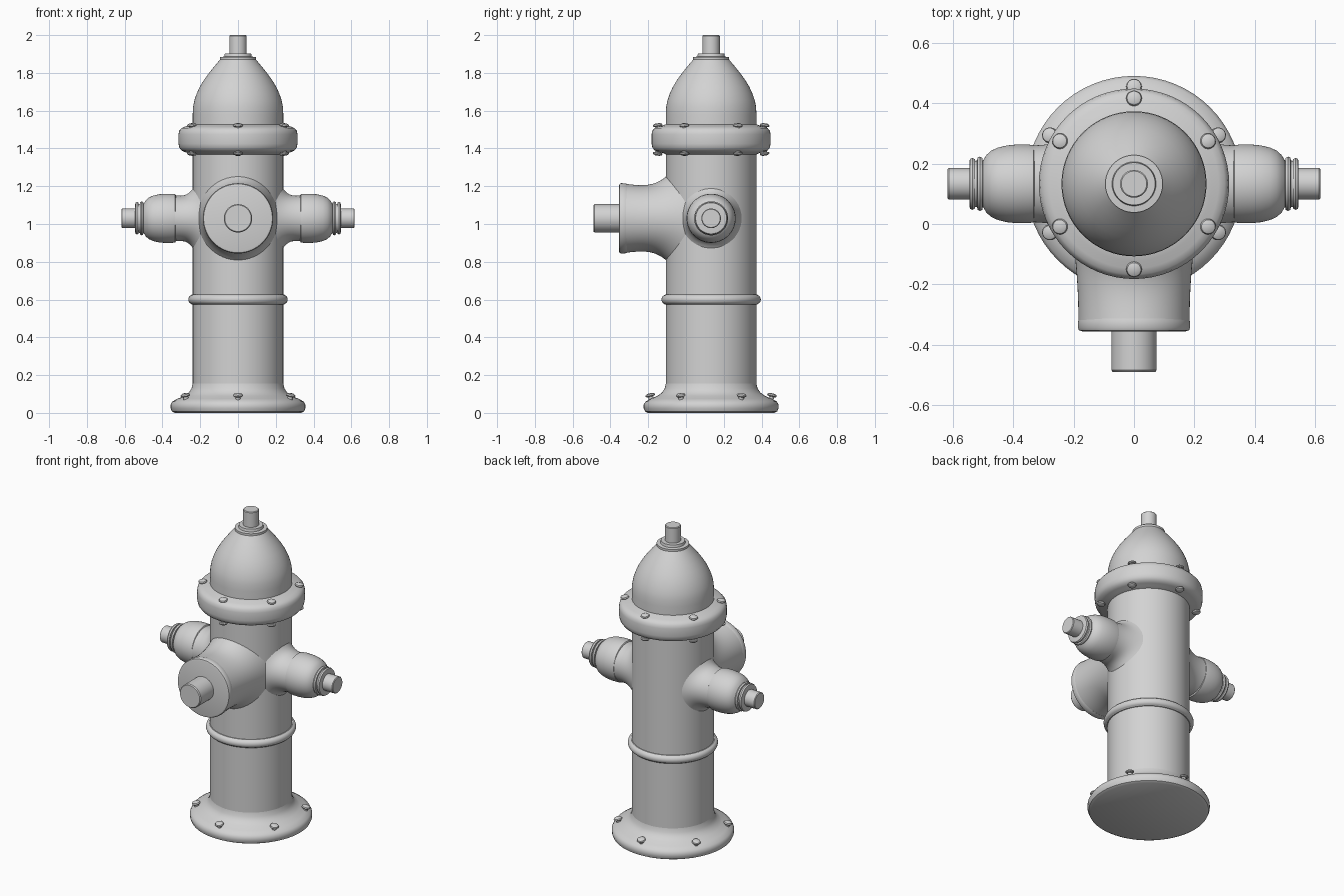
import bpy
import bmesh
from math import sin, cos, pi, sqrt, radians
from mathutils import Vector

if "Cube" in bpy.data.objects:
    bpy.data.objects.remove(bpy.data.objects["Cube"])

AXIS = Vector((0, 0.133, 0))          # centre line of the barrel
PORT = AXIS + Vector((0, 0, 1.03))    # where the outlet axes meet
BODY_R = 0.24
UP = Vector((0, 0, 1))

grey = bpy.data.materials.new("plain grey")
grey.use_nodes = True
grey.diffuse_color = (0.65, 0.65, 0.65, 1)
grey.node_tree.nodes["Principled BSDF"].inputs["Base Color"].default_value = grey.diffuse_color


def finish(bm, name):
    bmesh.ops.recalc_face_normals(bm, faces=bm.faces)
    mesh = bpy.data.meshes.new(name)
    bm.to_mesh(mesh)
    bm.free()
    mesh.materials.append(grey)
    obj = bpy.data.objects.new(name, mesh)
    bpy.context.collection.objects.link(obj)
    bpy.ops.object.select_all(action="DESELECT")
    obj.select_set(True)
    bpy.context.view_layer.objects.active = obj
    bpy.ops.object.shade_smooth_by_angle(angle=radians(38))
    return obj


def skin(bm, rings):
    n = len(rings[0])
    for low, high in zip(rings, rings[1:]):
        for i in range(n):
            j = (i + 1) % n
            bm.faces.new((low[i], low[j], high[j], high[i]))


def lathe(name, profile, origin=AXIS, direction=UP, segs=64):
    """Closed solid turned from (radius, height) points along a direction."""
    bm = bmesh.new()
    turn = direction.to_track_quat("Z", "Y")
    rings = [[bm.verts.new(origin + turn @ Vector((r * cos(2 * pi * i / segs), r * sin(2 * pi * i / segs), h)))
              for i in range(segs)] for r, h in profile]
    skin(bm, rings)
    bm.faces.new(rings[0])
    bm.faces.new(rings[-1])
    return finish(bm, name)


def saddle(name, direction, end, wide, tall, dip, segs=64, steps=12):
    """Filleted neck from the curved barrel; wide and tall are (root, tip) radii."""
    bm = bmesh.new()
    side = UP.cross(direction)
    rings = []
    for k in range(steps + 1):
        t = k / steps
        w = wide[1] + (wide[0] - wide[1]) * (1 - t) ** 2
        v = tall[1] + (tall[0] - tall[1]) * (1 - t) ** 4 - dip * sin(pi * t)
        ring = []
        for i in range(segs):
            a = 2 * pi * i / segs
            root = sqrt(BODY_R ** 2 - (wide[0] * cos(a)) ** 2) - 0.005
            out = root + (end - root) * t
            ring.append(bm.verts.new(PORT + direction * out + side * w * cos(a) + UP * v * sin(a)))
        rings.append(ring)
    skin(bm, rings)
    return finish(bm, name)


def bolts(name, radius, height, normal_z, lean):
    """Six lens-headed bolts around the barrel."""
    for i in range(6):
        a = pi / 2 + i * pi / 3
        out = Vector((cos(a), sin(a), 0))
        lathe(f"{name}_{i + 1}",
              [(0.014, -0.025), (0.014, -0.006), (0.022, -0.005), (0.026, 0), (0.023, 0.007), (0.012, 0.012)],
              AXIS + out * radius + UP * height, UP * normal_z + out * lean, 20)


# Barrel, foot and band
lathe("barrel", [(BODY_R, 0.1), (BODY_R, 1.45)])
lathe("foot_flange", [(0.335, 0), (0.35, 0.008), (0.357, 0.025), (0.357, 0.043), (0.348, 0.06), (0.32, 0.075),
                      (0.285, 0.09), (0.26, 0.108), (0.246, 0.13), (BODY_R, 0.155)])
lathe("barrel_band", [(0.23, 0.572), (0.245, 0.574)]
      + [(0.242 + 0.021 * cos(a * pi / 12), 0.6 + 0.024 * sin(a * pi / 12)) for a in range(-5, 6)]
      + [(0.245, 0.626), (0.23, 0.628)])

# Bonnet flange and dome
lathe("bonnet_flange", [(0.235, 1.365), (0.255, 1.376), (0.28, 1.38), (0.3, 1.39), (0.311, 1.405), (0.315, 1.425),
                        (0.315, 1.475), (0.311, 1.494), (0.3, 1.507), (0.28, 1.516), (0.255, 1.522), (0.235, 1.53)])
lathe("bonnet_dome", [(BODY_R, 1.5), (BODY_R, 1.58), (0.238, 1.62), (0.231, 1.655), (0.219, 1.69), (0.203, 1.725),
                      (0.182, 1.76), (0.157, 1.795), (0.13, 1.829), (0.108, 1.855), (0.094, 1.872)])
lathe("bonnet_collar", [(0.095, 1.868), (0.095, 1.884), (0.073, 1.886), (0.07, 1.902), (0.04, 1.902)])
lathe("operating_nut", [(0.046, 1.89), (0.046, 1.996), (0.042, 2.0)], segs=40)

# Bolt circles
bolts("foot_bolt", 0.322, 0.092, 1, 0.25)
bolts("upper_flange_bolt", 0.283, 1.521, 1, 0.15)
bolts("lower_flange_bolt", 0.283, 1.374, -1, 0.15)

# Large front outlet
FRONT = Vector((0, -1, 0))
saddle("front_outlet_neck", FRONT, 0.45, (0.215, 0.184), (0.225, 0.182), 0.008)
lathe("front_outlet_cap", [(0.182, 0.445), (0.185, 0.455), (0.186, 0.476), (0.182, 0.485), (0.172, 0.488)],
      PORT, FRONT)
lathe("front_outlet_nut", [(0.075, 0.47), (0.075, 0.617), (0.07, 0.623)], PORT, FRONT, 40)

# Matching side outlets
for label, sign in (("left", 1), ("right", -1)):
    way = Vector((sign, 0, 0))
    saddle(f"{label}_outlet_neck", way, 0.34, (0.165, 0.127), (0.165, 0.122), 0.003)
    lathe(f"{label}_outlet_cap", [(0.12, 0.328), (0.128, 0.333), (0.13, 0.35), (0.13, 0.39), (0.127, 0.42),
                                  (0.12, 0.45), (0.11, 0.472), (0.096, 0.488), (0.078, 0.499), (0.076, 0.53)],
          PORT, way)
    for n, (start, r) in enumerate(((0.5, 0.09), (0.525, 0.086))):
        lathe(f"{label}_outlet_ring_{n + 1}",
              [(0.07, start), (r - 0.004, start + 0.002), (r, start + 0.01), (r - 0.004, start + 0.018),
               (0.07, start + 0.02)], PORT, way)
    lathe(f"{label}_outlet_nut", [(0.052, 0.51), (0.052, 0.613), (0.048, 0.617)], PORT, way, 40)
